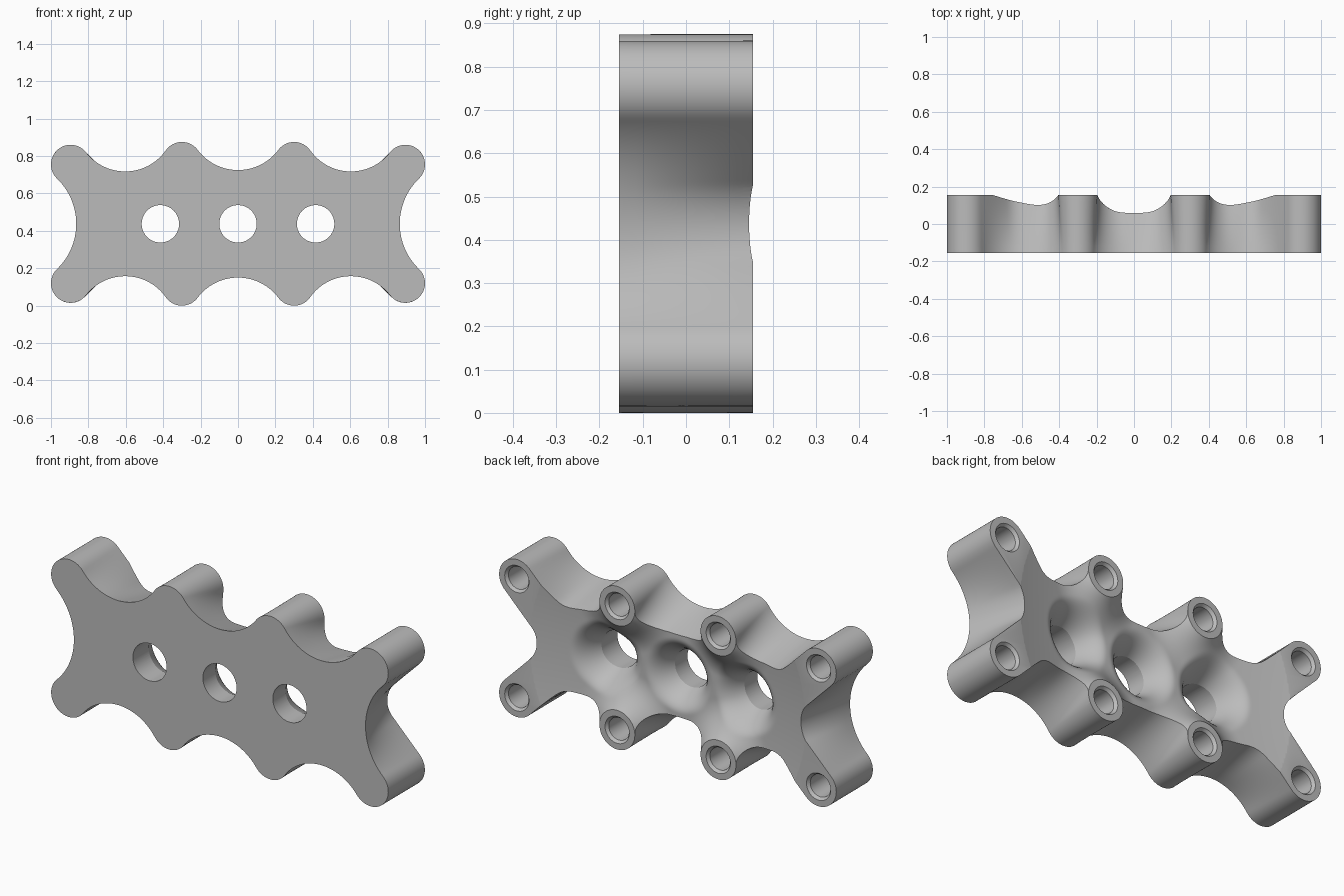
import bpy, bmesh, math
from math import pi, cos, sin, atan2, hypot
from mathutils import Vector as V

if "Cube" in bpy.data.objects:
    bpy.data.objects.remove(bpy.data.objects["Cube"])

MID_Z, HALF_Y, R = 0.4375, 0.155, 0.105
A, B = V((0.895, 0.3175)), V((0.3, 0.3325))      # corner and middle boss centres
STEPS = 28


def arc(c, r, a0, a1, n=48):
    return [V((c[0] + r * cos(a0 + (a1 - a0) * i / n), c[1] + r * sin(a0 + (a1 - a0) * i / n)))
            for i in range(n + 1)]


def resample(pts, n=STEPS):
    """Spread n + 1 points evenly along a path."""
    lens = [0]
    for p, q in zip(pts, pts[1:]):
        lens.append(lens[-1] + (q - p).length)
    out, j = [], 0
    for i in range(n + 1):
        t = lens[-1] * i / n
        while j < len(pts) - 2 and lens[j + 1] < t:
            j += 1
        span = max(lens[j + 1] - lens[j], 1e-9)
        out.append(pts[j].lerp(pts[j + 1], min(1, (t - lens[j]) / span)))
    return out


def full_loop(pieces):
    """Join the pieces of a quarter outline and mirror it all round."""
    q = []
    for piece in pieces:
        q += resample(piece)[:-1]
    q.append(pieces[-1][-1])
    back = q[::-1]
    return (q[:-1] + [V((-p.x, p.y)) for p in back][:-1]
            + [V((-p.x, -p.y)) for p in q][:-1] + [V((p.x, -p.y)) for p in back][:-1])


def notch_centre(p, q, sag):
    """Centre of a hollow arc touching two lobes."""
    d = q - p
    k = ((d.length / 2) ** 2 - (sag + R) ** 2) / (2 * (sag + R))
    return (p + q) / 2 + V((d.y, -d.x)).normalized() * k


def ang(p, q):
    return atan2(q.y - p.y, q.x - p.x)


# Front outline: lobes joined by wide hollow arcs
E = notch_centre(V((A.x, -A.y)), A, 0.03)
O = notch_centre(A, B, 0.045)
C = notch_centre(B, V((-B.x, B.y)), 0.045)
front = full_loop([
    arc(E, (A - E).length - R, pi, ang(E, A)),
    arc(A, R, ang(A, E), ang(A, O)),
    arc(O, (A - O).length - R, ang(O, A), ang(O, B)),
    arc(B, R, ang(B, O), ang(B, C)),
    arc(C, (B - C).length - R, ang(C, B), -pi / 2)])

# Back outline: straight-sided arms with tight fillets
lobe_a, lobe_b = arc(A, R, -pi / 4, pi * 0.75), arc(B, R, 0, pi)
back = full_loop([
    arc((0.914, 0), 0.133, pi, pi * 0.75) + lobe_a[:1],
    lobe_a,
    lobe_a[-1:] + arc((0.596, 0.33), 0.115, -pi / 4, -pi / 2)
    + arc((0.52, 0.33), 0.115, -pi / 2, -pi) + lobe_b[:1],
    lobe_b,
    lobe_b[-1:] + arc((0.065, 0.32), 0.13, 0, -pi / 2) + [V((0, 0.19))]])


def make_object(name, bm):
    bmesh.ops.recalc_face_normals(bm, faces=bm.faces)
    me = bpy.data.meshes.new(name)
    bm.to_mesh(me)
    bm.free()
    ob = bpy.data.objects.new(name, me)
    bpy.context.collection.objects.link(ob)
    return ob


def loft(name, rings):
    """Closed solid through rings of (x, y, z) points."""
    bm = bmesh.new()
    rows = [[bm.verts.new(p) for p in ring] for ring in rings]
    n = len(rows[0])
    for lo, hi in zip(rows, rows[1:]):
        for i in range(n):
            bm.faces.new((lo[i], lo[(i + 1) % n], hi[(i + 1) % n], hi[i]))
    bm.faces.new(rows[0])
    bm.faces.new(rows[-1])
    return make_object(name, bm)


def turned(name, x, z, profile, n=48):
    """Round cutter along y from (y, radius) pairs."""
    return loft(name, [[(p.x, y, p.y + MID_Z) for p in arc((x, z), r, 0, 2 * pi, n)[:-1]]
                       for y, r in profile])


# Body lofted from the front outline to the back outline
LEVELS = 8
body = loft("bracket_body", [
    [(p.x, -HALF_Y + 2 * HALF_Y * k / LEVELS, p.y + MID_Z)
     for p in (f.lerp(b, k / LEVELS) for f, b in zip(front, back))]
    for k in range(LEVELS + 1)])


def back_height(x, z):
    """Hollowed back: dished floor, flared bosses and rounded hole mouths."""
    x, z = abs(x), abs(z)
    floor = 0.06 + 0.22 * max(0, hypot(x, z) - 0.25) ** 1.5
    d = hypot(x - B.x, z - B.y)
    h = floor + max(0, HALF_Y - floor) * (max(0, 0.28 - d) / 0.175) ** 2
    for hx in (0, 0.415):
        d = max(0.08, hypot(x - hx, z))
        h -= 0.11 * (max(0, 0.2 - d) / 0.1) ** 2
    return h


# Cutter that sculpts the back
bm = bmesh.new()
bmesh.ops.create_grid(bm, x_segments=211, y_segments=97, size=1)
for v in bm.verts:
    x, z = v.co.x * 1.053, v.co.y * 0.473
    v.co = (x, back_height(x, z), z + MID_Z)
top = bmesh.ops.extrude_face_region(bm, geom=bm.faces[:], use_keep_orig=True)
for v in top["geom"]:
    if isinstance(v, bmesh.types.BMVert):
        v.co.y = 0.8
cutters = [make_object("back_cutter", bm)]

# Through holes and blind boss holes with a small chamfer
for x in (-0.415, 0, 0.415):
    cutters.append(turned("through_hole_cutter", x, 0, [(-0.4, 0.1), (0.4, 0.1)], 64))
for c in (A, B):
    for sx in (-1, 1):
        for sz in (-1, 1):
            cutters.append(turned("boss_hole_cutter", sx * c.x, sz * c.y,
                                  [(-0.08, 0.06), (0.14, 0.06), (HALF_Y, 0.072), (0.2, 0.072)]))

bpy.context.view_layer.objects.active = body
for cutter in cutters:
    cutter.hide_render = True
    mod = body.modifiers.new("cut", "BOOLEAN")
    mod.operation, mod.solver, mod.object = "DIFFERENCE", "EXACT", cutter
    bpy.ops.object.modifier_apply(modifier=mod.name)
    bpy.data.objects.remove(cutter)

# Plain grey finish
mat = bpy.data.materials.new("plain_grey")
mat.use_nodes = True
grey = (0.5, 0.5, 0.5, 1)
mat.diffuse_color = grey
mat.node_tree.nodes["Principled BSDF"].inputs["Base Color"].default_value = grey
body.data.materials.clear()
body.data.materials.append(mat)
for poly in body.data.polygons:
    poly.material_index = 0

bpy.ops.object.select_all(action="DESELECT")
body.select_set(True)
bpy.ops.object.shade_smooth_by_angle(angle=math.radians(22))
